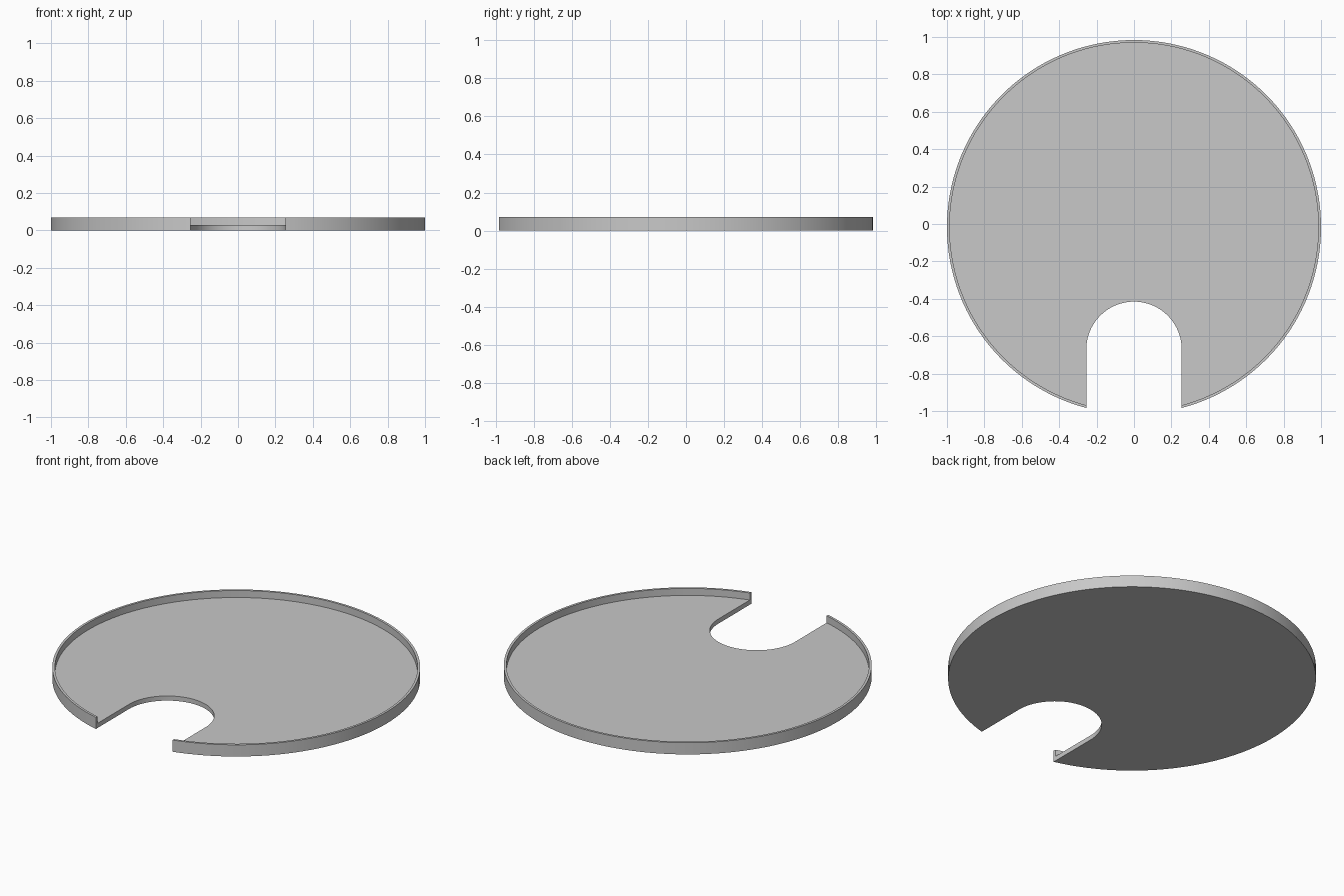
import bpy
import bmesh
from math import sin, cos, asin, acos, pi, radians

cube = bpy.data.objects.get("Cube")
if cube:
    bpy.data.objects.remove(cube, do_unlink=True)

CENTRE_Y = -0.0165       # disc centre
OUTER, INNER = 1.0, 0.986
FLOOR, TOP = 0.028, 0.07
SLOT, SLOT_Y = 0.255, -0.67   # slot half width and arc centre
ARC_STEPS, SLOT_STEPS = 128, 40

grey = bpy.data.materials.new("grey")
grey.use_nodes = True
colour = (0.58, 0.58, 0.58, 1)
grey.diffuse_color = colour
grey.node_tree.nodes["Principled BSDF"].inputs["Base Color"].default_value = colour

bm = bmesh.new()


def disc_arc(radius, z):
    """Arc from the slot's +x edge round the back to its -x edge."""
    start = -pi / 2 + asin(SLOT / radius)
    sweep = 2 * pi - 2 * asin(SLOT / radius)
    angles = [start + sweep * i / ARC_STEPS for i in range(ARC_STEPS + 1)]
    return [bm.verts.new((radius * cos(a), CENTRE_Y + radius * sin(a), z)) for a in angles]


def slot_arc(z):
    """Half circle at the inner end of the slot, from -x to +x."""
    angles = [pi - pi * i / SLOT_STEPS for i in range(SLOT_STEPS + 1)]
    return [bm.verts.new((SLOT * cos(a), SLOT_Y + SLOT * sin(a), z)) for a in angles]


def bridge(a, b):
    for i in range(len(a) - 1):
        bm.faces.new((a[i], a[i + 1], b[i + 1], b[i]))


# Rim loops and slot loops
base, outer_top = disc_arc(OUTER, 0), disc_arc(OUTER, TOP)
inner_top, inner_floor = disc_arc(INNER, TOP), disc_arc(INNER, FLOOR)
slot_base, slot_floor = slot_arc(0), slot_arc(FLOOR)

# Outer wall, rim top, inner wall and rounded slot wall
bridge(base, outer_top)
bridge(outer_top, inner_top)
bridge(inner_top, inner_floor)
bridge(slot_base, slot_floor)

# Underside and tray floor
bm.faces.new(base + slot_base)
bm.faces.new(inner_floor + slot_floor)

# Straight slot sides, including the cut ends of the rim
for end, arc_end in ((0, -1), (-1, 0)):
    bm.faces.new((base[end], outer_top[end], inner_top[end], inner_floor[end],
                  slot_floor[arc_end], slot_base[arc_end]))

bmesh.ops.recalc_face_normals(bm, faces=bm.faces)
mesh = bpy.data.meshes.new("tray")
bm.to_mesh(mesh)
bm.free()
mesh.materials.append(grey)

tray = bpy.data.objects.new("tray", mesh)
bpy.context.collection.objects.link(tray)
bpy.context.view_layer.objects.active = tray
tray.select_set(True)
bpy.ops.object.shade_smooth_by_angle(angle=radians(30))
